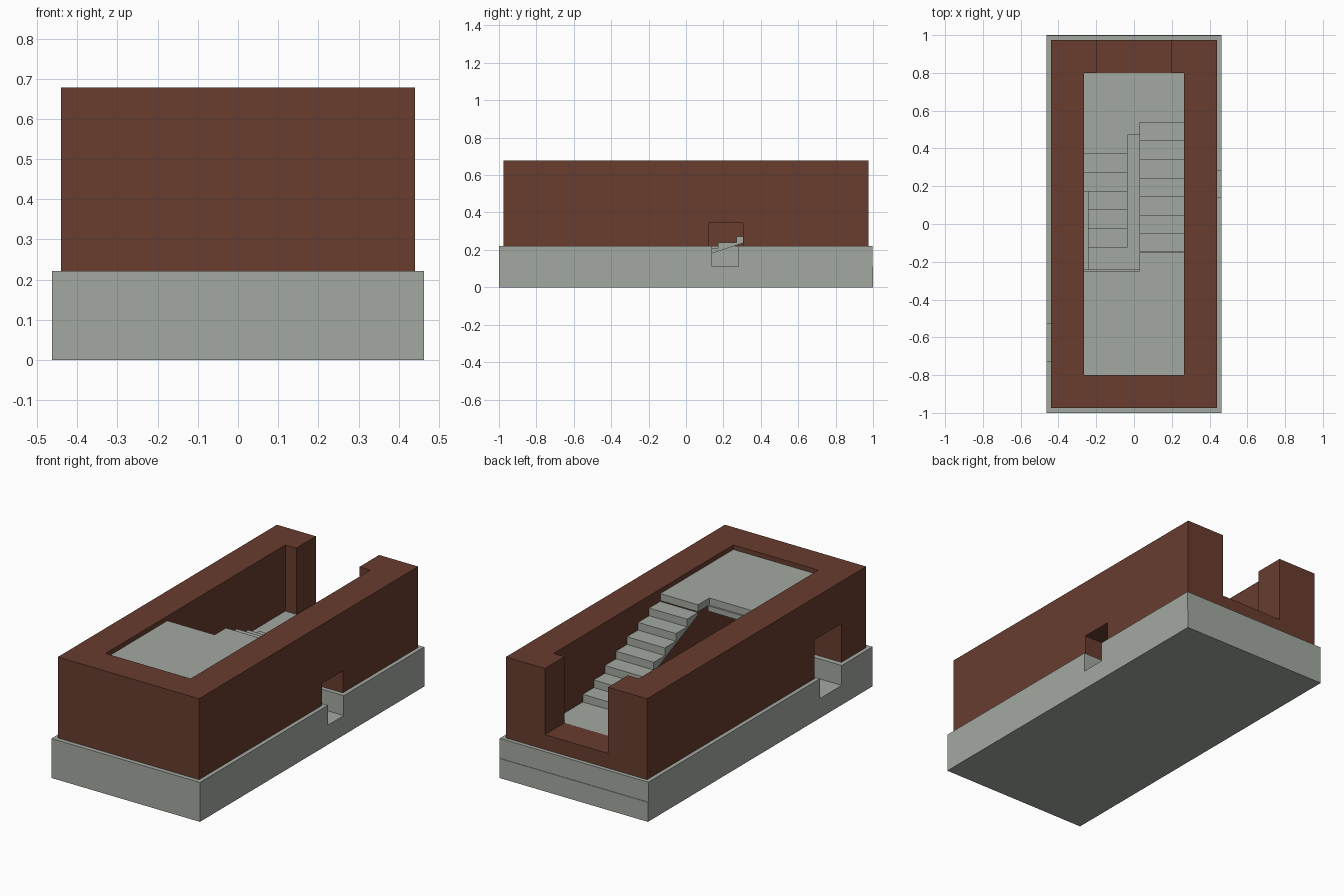
import bpy
import bmesh

cube = bpy.data.objects.get("Cube")
if cube:
    bpy.data.objects.remove(cube, do_unlink=True)


def material(name, rgb):
    mat = bpy.data.materials.new(name)
    mat.use_nodes = True
    mat.diffuse_color = (*rgb, 1)
    bsdf = next(n for n in mat.node_tree.nodes if n.type == "BSDF_PRINCIPLED")
    bsdf.inputs["Base Color"].default_value = (*rgb, 1)
    return mat


STONE = material("grey stone", (0.37, 0.395, 0.355))
BRICK = material("brown brick", (0.14, 0.046, 0.028))


def prism(name, points, axis, low, high, mat):
    """Extrude a flat outline along x (points are y, z) or z (points are x, y)."""
    bm = bmesh.new()
    place = (lambda a, b, h: (h, a, b)) if axis == "x" else (lambda a, b, h: (a, b, h))
    face = bm.faces.new([bm.verts.new(place(a, b, low)) for a, b in points])
    grown = bmesh.ops.extrude_face_region(bm, geom=[face])
    shift = (high - low, 0, 0) if axis == "x" else (0, 0, high - low)
    bmesh.ops.translate(bm, vec=shift,
                        verts=[g for g in grown["geom"] if isinstance(g, bmesh.types.BMVert)])
    bmesh.ops.recalc_face_normals(bm, faces=bm.faces)
    mesh = bpy.data.meshes.new(name)
    bm.to_mesh(mesh)
    bm.free()
    mesh.materials.append(mat)
    obj = bpy.data.objects.new(name, mesh)
    bpy.context.scene.collection.objects.link(obj)
    return obj


def box(name, x, y, z, mat):
    outline = [(x[0], y[0]), (x[1], y[0]), (x[1], y[1]), (x[0], y[1])]
    return prism(name, outline, "z", z[0], z[1], mat)


def carve(obj, *spaces):
    """Cut box-shaped spaces out of an object and bake the result."""
    cutters = []
    for x, y, z in spaces:
        cutter = box("cutter", x, y, z, obj.data.materials[0])
        cutter.hide_render = True
        cutters.append(cutter)
        mod = obj.modifiers.new("cut", "BOOLEAN")
        mod.operation = "DIFFERENCE"
        mod.solver = "EXACT"
        mod.object = cutter
    graph = bpy.context.evaluated_depsgraph_get()
    baked = bpy.data.meshes.new_from_object(obj.evaluated_get(graph))
    obj.modifiers.clear()
    obj.data = baked
    for cutter in cutters:
        bpy.data.objects.remove(cutter, do_unlink=True)


def stairs(name, x, y, z, run, rise, treads, thick=0.015):
    """Stepped flight with a sloping underside."""
    outline = [(y, z - thick)]
    for i in range(treads):
        outline += [(y + i * run, z + (i + 1) * rise),
                    (y + (i + 1) * run, z + (i + 1) * rise)]
    outline.append((y + treads * run, z + treads * rise - thick))
    return prism(name, outline, "x", x[0], x[1], STONE)


# Levels
PIT, BASE, FLOOR, DECK, TOP = 0.11, 0.222, 0.305, 0.652, 0.678

# Foundation with a sunken pit and a channel through each side
box("foundation_slab", (-0.463, 0.463), (-1, 1), (0, PIT), STONE)
foundation = box("foundation_ring", (-0.463, 0.463), (-1, 0.997), (PIT, BASE), STONE)
carve(foundation,
      ((-0.24, 0.24), (-0.775, 0.775), (0, 1)),
      ((0.2, 1), (0.14, 0.28), (0, 1)),
      ((-1, -0.2), (-0.725, -0.53), (0, 1)))

# Thick walls with an open doorway at the back and a hatch in each side
walls = box("walls", (-0.44, 0.44), (-0.975, 0.975), (BASE, TOP), BRICK)
carve(walls,
      ((-0.265, 0.265), (-0.8, 0.8), (0, 1)),
      ((-0.197, 0.197), (0.7, 1.1), (FLOOR, 1)),
      ((0.2, 1), (0.12, 0.305), (0, 0.345)),
      ((-1, -0.2), (-0.755, -0.515), (0, 0.44)))

# Entrance floor, with its edge set back for each flight
prism("entrance_floor",
      [(-0.265, 0.8), (-0.265, 0.37), (-0.035, 0.37), (-0.035, 0.47),
       (0.03, 0.47), (0.03, 0.54), (0.265, 0.54), (0.265, 0.8)],
      "z", FLOOR - 0.035, FLOOR, STONE)

# Upper deck and the lip below its edge
prism("upper_deck",
      [(-0.265, -0.8), (0.265, -0.8), (0.265, -0.15), (0.03, -0.15),
       (0.03, -0.25), (-0.265, -0.25)],
      "z", DECK - 0.04, DECK, STONE)
box("deck_lip", (-0.265, 0.03), (-0.3, -0.24), (DECK - 0.07, DECK - 0.04), STONE)

# Flights: one up to the deck, one down to the pit
stairs("upper_stairs", (0.03, 0.265), 0.54, FLOOR, -0.0985, (DECK - FLOOR) / 8, 7)
stairs("lower_stairs", (-0.265, -0.035), -0.125, PIT, 0.099, (FLOOR - PIT) / 6, 5)
